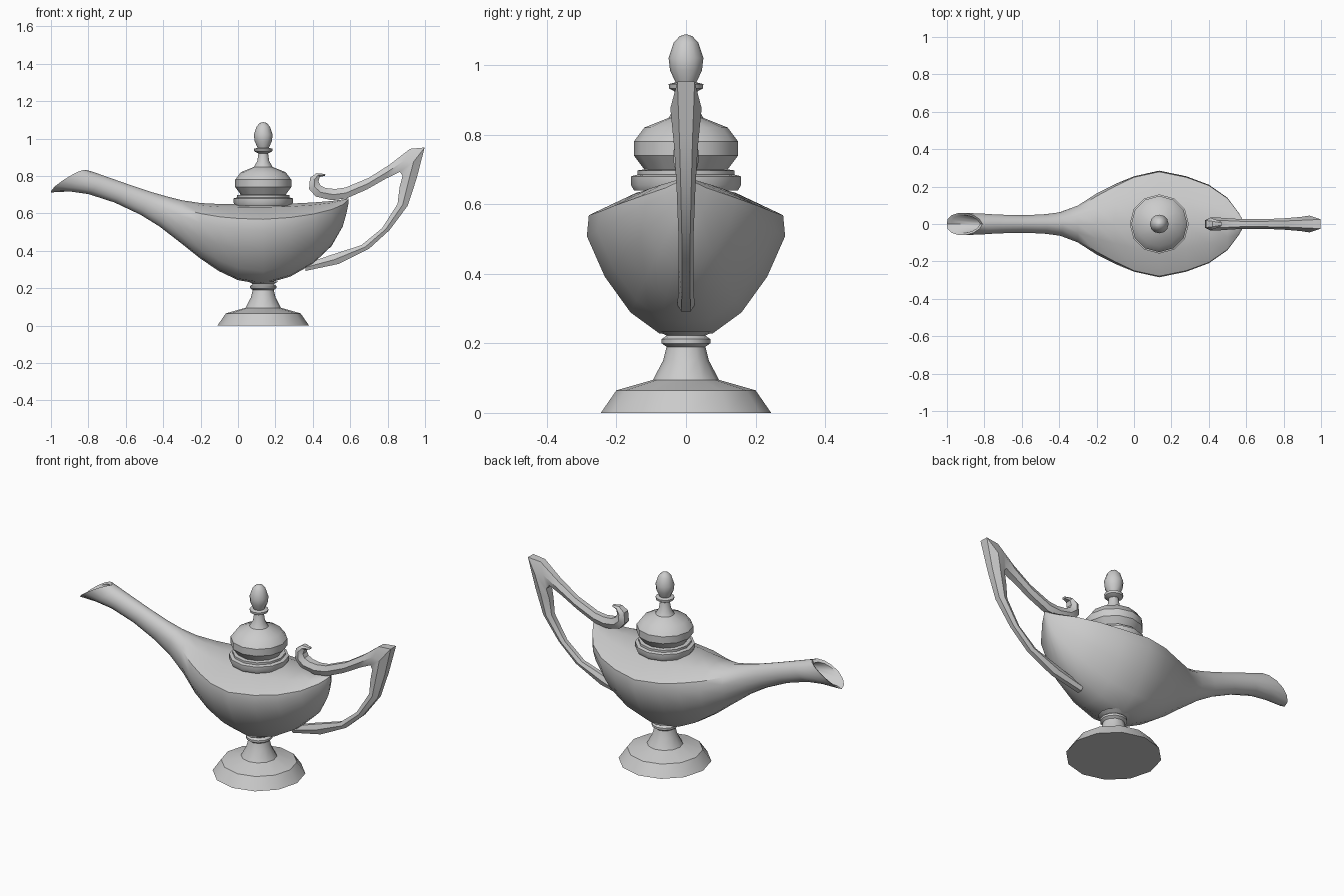
import bpy, bmesh, math
from mathutils import Vector

cube = bpy.data.objects.get("Cube")
if cube:
    bpy.data.objects.remove(cube, do_unlink=True)

grey = bpy.data.materials.new("warm_grey_metal")
grey.use_nodes = True
colour = (0.6, 0.6, 0.6, 1)
grey.diffuse_color = colour
grey.node_tree.nodes["Principled BSDF"].inputs["Base Color"].default_value = colour

AXIS = 0.135  # x of the foot and lid axis


def loft(name, rings, angle):
    """Skin a list of equal-length closed rings and cap both ends."""
    bm = bmesh.new()
    rows = [[bm.verts.new(p) for p in ring] for ring in rings]
    n = len(rows[0])
    for a, b in zip(rows, rows[1:]):
        for i in range(n):
            j = (i + 1) % n
            bm.faces.new((a[i], a[j], b[j], b[i]))
    bm.faces.new(rows[0])
    bm.faces.new(rows[-1])
    bmesh.ops.remove_doubles(bm, verts=bm.verts, dist=0.0005)
    bmesh.ops.recalc_face_normals(bm, faces=bm.faces)
    mesh = bpy.data.meshes.new(name)
    bm.to_mesh(mesh)
    bm.free()
    mesh.materials.append(grey)
    ob = bpy.data.objects.new(name, mesh)
    bpy.context.collection.objects.link(ob)
    bpy.ops.object.select_all(action='DESELECT')
    ob.select_set(True)
    bpy.context.view_layer.objects.active = ob
    bpy.ops.object.shade_smooth_by_angle(angle=math.radians(angle))
    return ob


def turned(name, profile, sides=12):
    """Revolve a (radius, height) profile about the lamp axis."""
    turns = [2 * math.pi * i / sides for i in range(sides)]
    return loft(name, [[(AXIS + r * math.cos(t), r * math.sin(t), z)
                        for t in turns] for r, z in profile], 32)


# Foot, lid and finial
turned("foot", [(.245, 0), (.2, .065), (.095, .095), (.066, .15), (.056, .19),
                (.07, .2), (.07, .212), (.056, .222), (.08, .235)])
turned("lid", [(.15, .64), (.158, .655), (.158, .68), (.14, .685), (.14, .697),
               (.12, .7), (.15, .74), (.15, .78), (.12, .82), (.05, .848),
               (.032, .88), (.025, .925)])
turned("finial", [(.025, .92), (.048, .932), (.05, .945), (.03, .95),
                  (.046, .985), (.05, 1.02), (.035, 1.065), (.018, 1.083), (.002, 1.088)])

# Body and spout: half hull shape as (width, height) fractions
HULL = [(0, 0), (.27, .02), (.56, .16), (.82, .4), (1, .67), (.98, .81), (.5, .96), (0, 1)]


def body_ring(xb, zb, xt, zt, width, hull, bow=0):
    half = []
    low, high = Vector((xb, 0, zb)), Vector((xt, 0, zt))
    for i, (hw, ht) in enumerate(HULL):
        a = math.pi * i / (len(HULL) - 1)
        w = hull * hw + (1 - hull) * math.sin(a)
        t = hull * ht + (1 - hull) * (1 - math.cos(a)) / 2
        p = low.lerp(high, t) + Vector((-bow, 0, bow)) * math.sin(a)
        half.append((p.x, w * width, p.z))
    return half + [(x, -y, z) for x, y, z in half[-2:0:-1]]


sections = [
    # recessed mouth, then the lip
    (-.74, .715, -.70, .765, .025, 0), (-.84, .735, -.78, .80, .036, 0, .005),
    (-.975, .722, -.822, .815, .048, 0, .015), (-1, .712, -.81, .832, .06, 0, .015),
    # spout
    (-.9, .717, -.77, .82, .058, 0), (-.8, .703, -.7, .795, .052, 0),
    (-.66, .658, -.58, .753, .048, 0), (-.52, .592, -.46, .713, .052, .1),
    (-.42, .53, -.38, .69, .064, .2), (-.3, .437, -.3, .67, .1, .4),
    # hull
    (-.2, .357, -.2, .655, .165, .6), (-.1, .29, -.1, .65, .215, .8),
    (0, .243, 0, .65, .255, 1), (.135, .22, .135, .65, .285, 1),
    (.28, .262, .28, .652, .255, 1), (.4, .33, .4, .658, .21, 1),
    (.5, .425, .5, .666, .14, 1), (.56, .53, .56, .674, .06, 1),
    (.58, .6, .58, .678, .025, 1), (.592, .66, .592, .68, .004, 1)]
loft("body_and_spout", [body_ring(*s) for s in sections], 42)

# Handle: outer edge point, inner edge point, half thickness
handle = [
    (.467, .81, .465, .80, .012), (.42, .815, .437, .795, .026),
    (.385, .79, .43, .77, .034), (.38, .73, .44, .75, .036),
    (.415, .69, .47, .735, .035), (.5, .67, .52, .73, .03),
    (.58, .68, .575, .738, .026), (.69, .728, .7, .79, .026),
    (.79, .785, .81, .86, .03)]
grip = [
    (.92, .945, .865, .822, .038), (.998, .952, .88, .80, .045),
    (.955, .786, .864, .74, .034), (.907, .64, .853, .65, .027),
    (.81, .51, .77, .52, .022), (.70, .41, .66, .43, .021),
    (.54, .33, .49, .375, .022), (.36, .292, .36, .33, .025)]


def handle_ring(xo, zo, xi, zi, w):
    mx, mz = (xo + xi) / 2, (zo + zi) / 2
    return [(xo, -w * .55, zo), (xo, w * .55, zo), (mx, w, mz),
            (xi, w * .55, zi), (xi, -w * .55, zi), (mx, -w, mz)]


# The curl's upper edge runs on into the grip's outer edge
curl = [handle_ring(xi, zi, xo, zo, w) for xo, zo, xi, zi, w in handle]
loft("handle", curl + [handle_ring(*g) for g in grip], 35)
